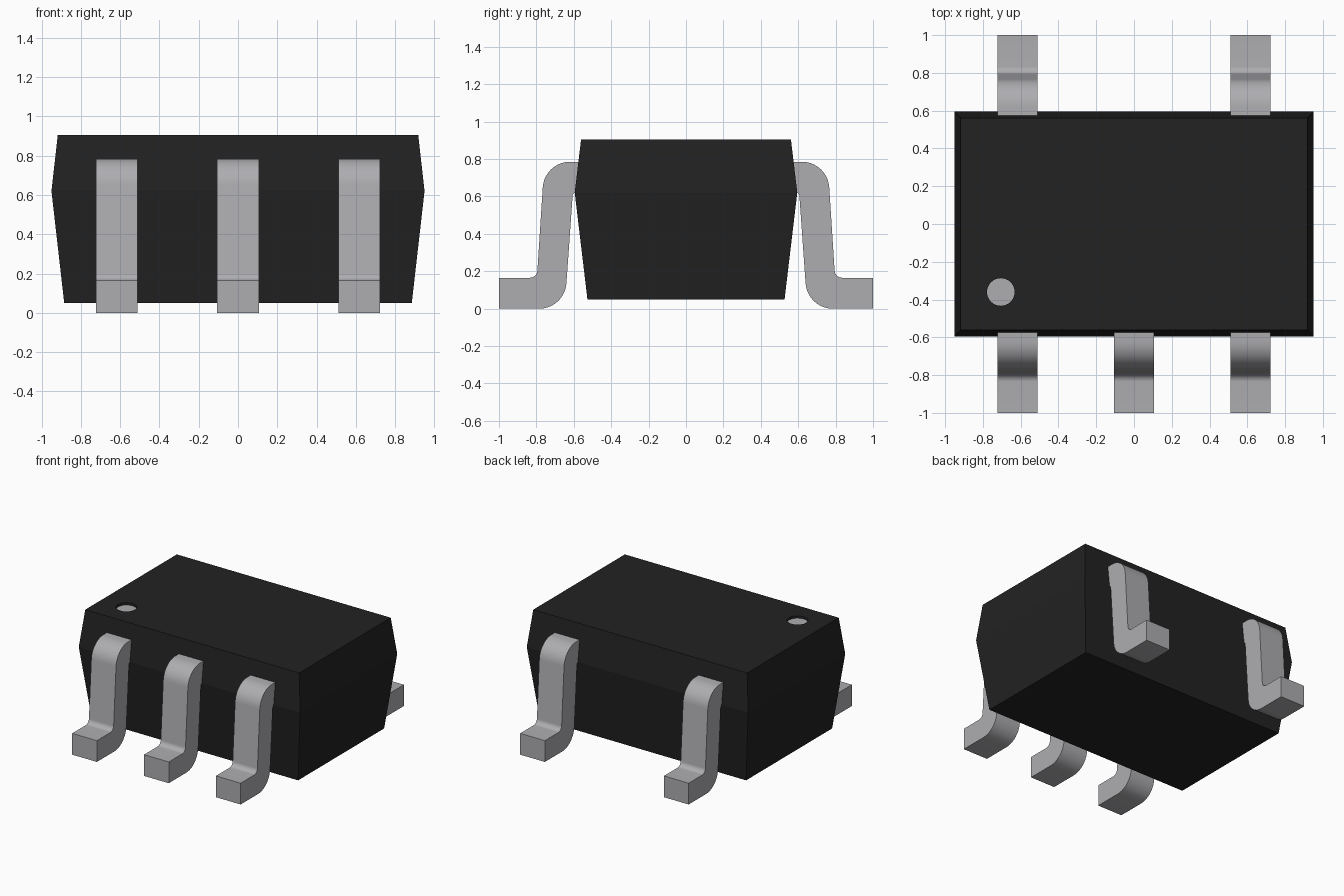
import bpy, bmesh, math
from mathutils import Vector

if "Cube" in bpy.data.objects:
    bpy.data.objects.remove(bpy.data.objects["Cube"])


def material(name, rgb):
    m = bpy.data.materials.new(name)
    m.diffuse_color = (*rgb, 1)
    m.use_nodes = True
    m.node_tree.nodes["Principled BSDF"].inputs["Base Color"].default_value = m.diffuse_color
    return m


black = material("black plastic", (0.016, 0.016, 0.016))
silver = material("tinned metal", (0.42, 0.42, 0.44))


def finish(bm, name, mats):
    bmesh.ops.recalc_face_normals(bm, faces=bm.faces)
    me = bpy.data.meshes.new(name)
    bm.to_mesh(me)
    bm.free()
    ob = bpy.data.objects.new(name, me)
    bpy.context.collection.objects.link(ob)
    for m in mats:
        me.materials.append(m)
    return ob


def activate(ob):
    bpy.ops.object.select_all(action='DESELECT')
    ob.select_set(True)
    bpy.context.view_layer.objects.active = ob


# Package body: three stacked rectangles, widest at the mould line
bm = bmesh.new()
rings = []
for z, x, y in [(0.05, 0.885, 0.527), (0.62, 0.95, 0.595), (0.905, 0.918, 0.561)]:
    rings.append([bm.verts.new((sx * x, sy * y, z))
                  for sx, sy in [(-1, -1), (1, -1), (1, 1), (-1, 1)]])
for a, b in zip(rings, rings[1:]):
    for i in range(4):
        j = (i + 1) % 4
        bm.faces.new((a[i], a[j], b[j], b[i]))
bm.faces.new(rings[0])
bm.faces.new(rings[-1])
body = finish(bm, "package_body", [black, silver])

# Shallow round recess marking the first pin
bpy.ops.mesh.primitive_cylinder_add(vertices=40, radius=0.073, depth=0.1,
                                    location=(-0.705, -0.36, 0.937))
cutter = bpy.context.object
cutter.name = "marker_cutter"
cutter.hide_render = True
cutter.data.materials.append(black)
mod = body.modifiers.new("marker recess", 'BOOLEAN')
mod.operation = 'DIFFERENCE'
mod.solver = 'EXACT'
mod.object = cutter
activate(body)
bpy.ops.object.modifier_apply(modifier=mod.name)
bpy.data.objects.remove(cutter, do_unlink=True)
for p in body.data.polygons:
    floor = p.normal.z > 0.9 and p.center.z < 0.895
    p.material_index = 1 if floor else 0


def rounded(corners, steps=10):
    """Polygon outline with each corner (y, z, radius) filleted."""
    out = []
    n = len(corners)
    for i, (y, z, r) in enumerate(corners):
        c = Vector((y, z))
        if r == 0:
            out.append(c)
            continue
        u = (Vector(corners[i - 1][:2]) - c).normalized()
        v = (Vector(corners[(i + 1) % n][:2]) - c).normalized()
        half = u.angle(v) / 2
        centre = c + (u + v).normalized() * r / math.sin(half)
        start = c + u * r / math.tan(half) - centre
        end = c + v * r / math.tan(half) - centre
        total = start.angle(end)
        for k in range(steps + 1):
            t = k / steps
            out.append(centre + (start * math.sin((1 - t) * total)
                                 + end * math.sin(t * total)) / math.sin(total))
    return out


# Gull-wing lead section, measured outwards from the body centre
section = rounded([(0.5, 0.785, 0), (0.757, 0.785, 0.145), (0.797, 0.165, 0.04),
                   (1.0, 0.165, 0), (1.0, 0.0, 0), (0.649, 0.0, 0.145),
                   (0.605, 0.62, 0.018), (0.5, 0.62, 0)])


def lead(name, x, side, width=0.212):
    bm = bmesh.new()
    a, b = [[bm.verts.new((x + s * width / 2, side * p.x, p.y)) for p in section]
            for s in (-1, 1)]
    for i in range(len(section)):
        j = (i + 1) % len(section)
        bm.faces.new((a[i], a[j], b[j], b[i]))
    bm.faces.new(a)
    bm.faces.new(b)
    ob = finish(bm, name, [silver])
    activate(ob)
    bpy.ops.object.shade_smooth_by_angle(angle=math.radians(30))


# Three leads on the front, two on the back
for i, x in enumerate((-0.617, 0, 0.617)):
    lead(f"front_lead_{i + 1}", x, -1)
for i, x in enumerate((-0.617, 0.617)):
    lead(f"back_lead_{i + 1}", x, 1)
